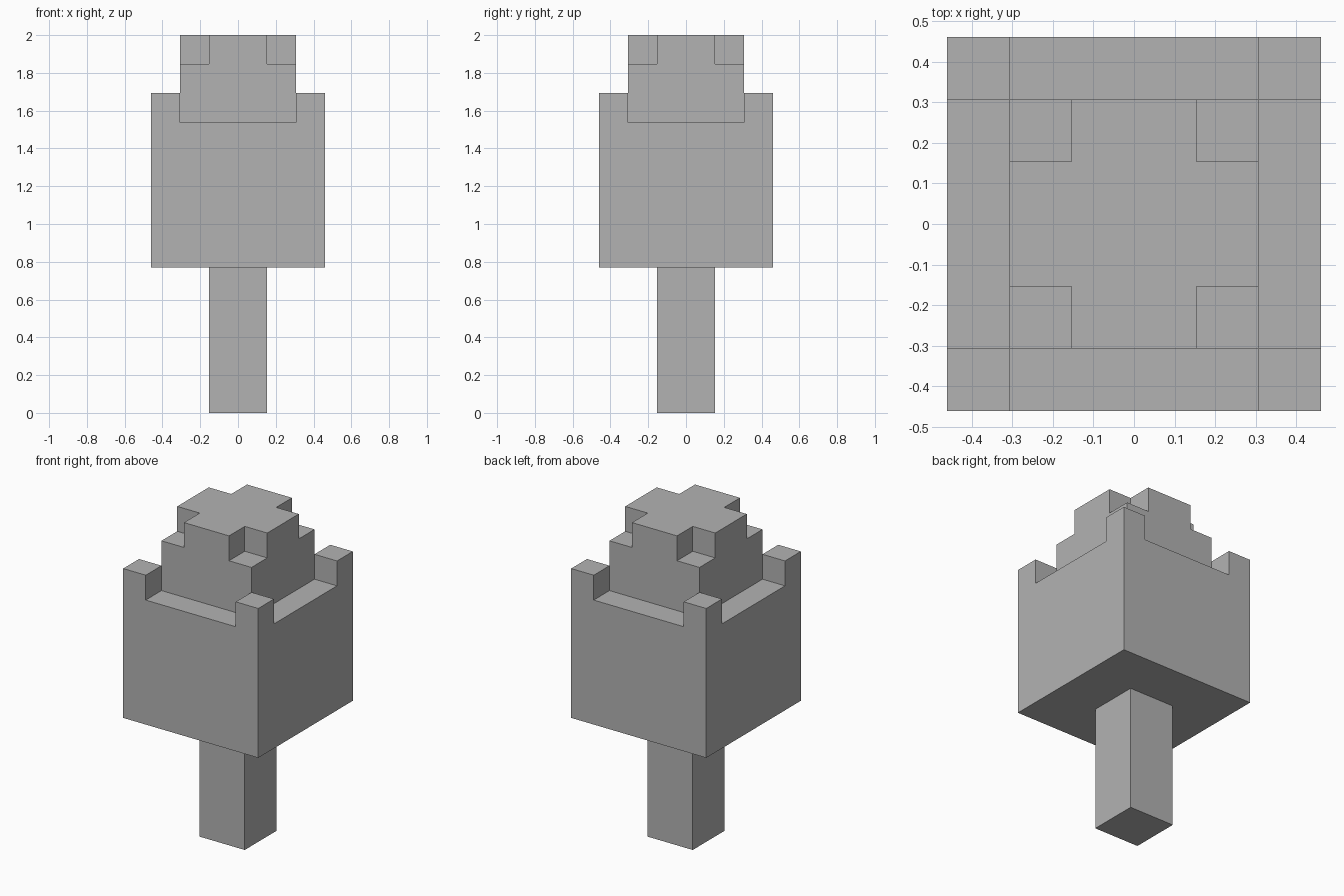
import bpy
import bmesh

cube = bpy.data.objects.get("Cube")
if cube:
    bpy.data.objects.remove(cube, do_unlink=True)

U = 2 / 13  # one block unit

grey = bpy.data.materials.new("plain grey")
grey.use_nodes = True
colour = (0.45, 0.45, 0.45, 1)
grey.diffuse_color = colour
grey.node_tree.nodes["Principled BSDF"].inputs["Base Color"].default_value = colour


def prism(name, outline, bottom, top):
    """Extrude a counter-clockwise outline between two heights, in block units."""
    bm = bmesh.new()
    base = bm.faces.new([bm.verts.new((x * U, y * U, bottom * U)) for x, y in outline])
    side = bmesh.ops.extrude_face_region(bm, geom=[base], use_keep_orig=True)
    for v in side["geom"]:
        if isinstance(v, bmesh.types.BMVert):
            v.co.z = top * U
    bmesh.ops.recalc_face_normals(bm, faces=bm.faces)
    mesh = bpy.data.meshes.new(name)
    bm.to_mesh(mesh)
    bm.free()
    mesh.materials.append(grey)
    obj = bpy.data.objects.new(name, mesh)
    bpy.context.collection.objects.link(obj)
    return obj


def square(half, cx=0, cy=0):
    return [(cx + sx * half, cy + sy * half)
            for sx, sy in ((-1, -1), (1, -1), (1, 1), (-1, 1))]


# Stem and main block
prism("stem", square(1), 0, 5)
prism("main_block", square(3), 5, 10)

# Raised corner posts
for side, sx in (("left", 1), ("right", -1)):
    for end, sy in (("front", -1), ("back", 1)):
        prism(f"{end}_{side}_corner_post", square(0.5, sx * 2.5, sy * 2.5), 10, 11)

# Inner block with a cross-shaped cap
prism("inner_block", square(2), 10, 12)
cross = []
arm = [(2, -1), (2, 1), (1, 1)]
for turn in range(4):
    cross += arm
    arm = [(-y, x) for x, y in arm]
prism("cross_cap", cross, 12, 13)
